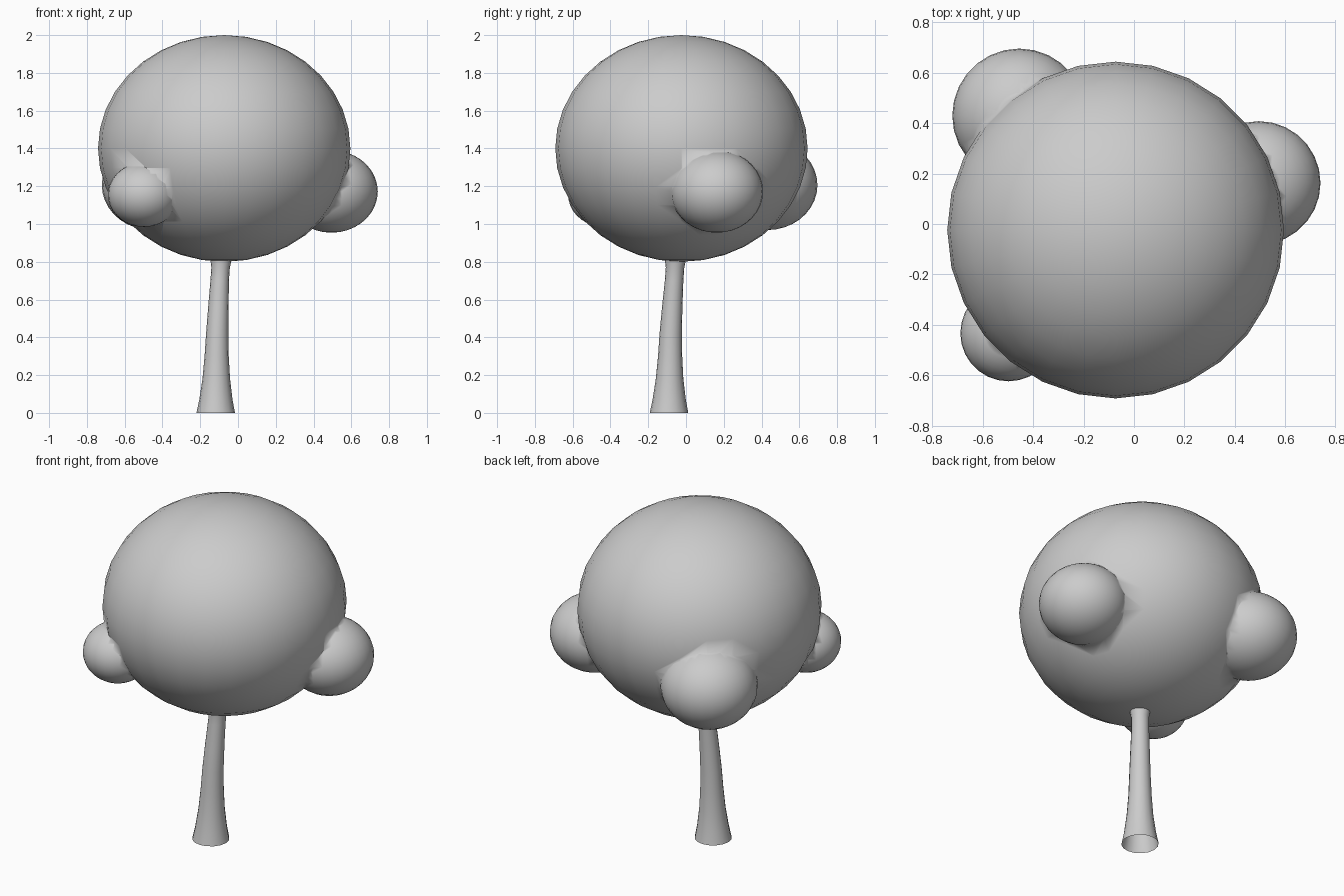
import bpy, bmesh
from math import cos, sin, tau

if "Cube" in bpy.data.objects:
    bpy.data.objects.remove(bpy.data.objects["Cube"])


def blob(name, center, radius, height):
    """Slightly flattened foliage ball."""
    bpy.ops.mesh.primitive_uv_sphere_add(segments=28, ring_count=18, radius=1, location=center)
    ob = bpy.context.object
    ob.name = name
    ob.scale = (radius, radius, height)
    bpy.ops.object.transform_apply(location=False, rotation=False, scale=True)
    return ob


def loft(name, rings, sides):
    """Open tube through horizontal rings of (x, y, z, radius)."""
    bm = bmesh.new()
    loops = [[bm.verts.new((x + r * cos(tau * i / sides), y + r * sin(tau * i / sides), z))
              for i in range(sides)] for x, y, z, r in rings]
    for a, b in zip(loops, loops[1:]):
        for i in range(sides):
            j = (i + 1) % sides
            bm.faces.new((a[i], a[j], b[j], b[i]))
    mesh = bpy.data.meshes.new(name)
    bm.to_mesh(mesh)
    bm.free()
    ob = bpy.data.objects.new(name, mesh)
    bpy.context.collection.objects.link(ob)
    return ob


# Crown with three smaller foliage clumps merged into it
crown = blob("crown", (-0.073, -0.024, 1.4), 0.668, 0.6)
clumps = [
    blob("clump_right", (0.495, 0.163, 1.172), 0.245, 0.218),
    blob("clump_back_left", (-0.455, 0.43, 1.206), 0.266, 0.238),
    blob("clump_front_left", (-0.498, -0.433, 1.155), 0.191, 0.17),
]
for clump in clumps:
    mod = crown.modifiers.new("merge_" + clump.name, 'BOOLEAN')
    mod.operation = 'UNION'
    mod.solver = 'EXACT'
    mod.object = clump
bpy.context.view_layer.objects.active = crown
for mod in list(crown.modifiers):
    bpy.ops.object.modifier_apply(modifier=mod.name)
for clump in clumps:
    bpy.data.objects.remove(clump, do_unlink=True)

# Leaning trunk, flared at the foot and slightly where it meets the crown
trunk = loft("trunk", [
    (-0.118, -0.090, 0.0, 0.102),
    (-0.117, -0.089, 0.07, 0.088),
    (-0.115, -0.087, 0.18, 0.073),
    (-0.113, -0.084, 0.30, 0.064),
    (-0.110, -0.081, 0.42, 0.059),
    (-0.104, -0.073, 0.56, 0.054),
    (-0.097, -0.063, 0.70, 0.049),
    (-0.092, -0.058, 0.77, 0.049),
    (-0.090, -0.056, 0.81, 0.056),
], 16)

for ob in (crown, trunk):
    for p in ob.data.polygons:
        p.use_smooth = True
